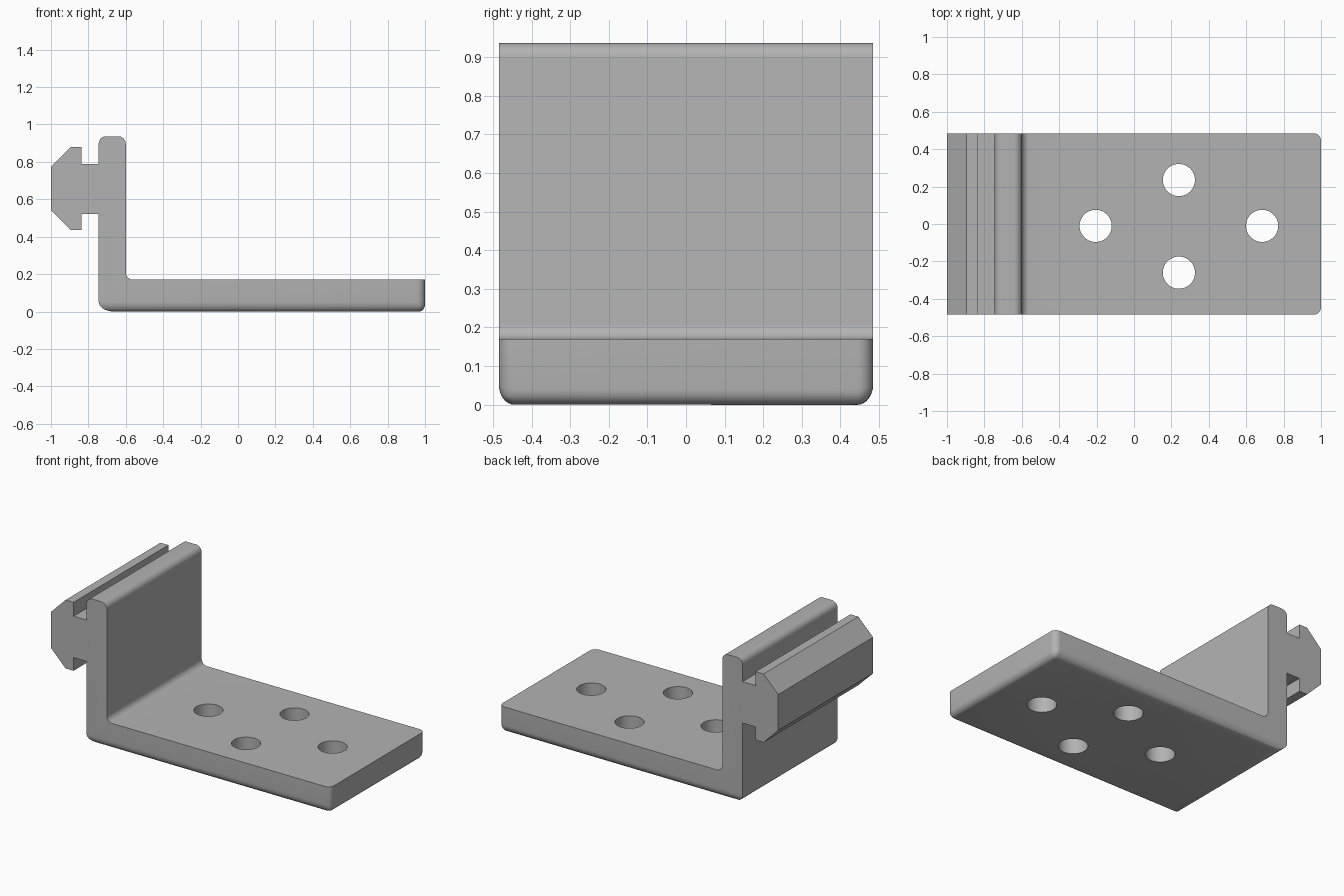
import bpy, bmesh
from math import pi, radians

cube = bpy.data.objects.get("Cube")
if cube:
    bpy.data.objects.remove(cube)

HALF = 0.485          # half depth along y
LEFT, RIGHT = -0.745, 1.0
INNER, SLAB_TOP, PLATE_TOP = -0.6, 0.17, 0.937

grey = bpy.data.materials.new("plain grey")
grey.use_nodes = True
colour = (0.45, 0.45, 0.45, 1)
grey.diffuse_color = colour
grey.node_tree.nodes["Principled BSDF"].inputs["Base Color"].default_value = colour


def extrude_profile(name, points, weight_rule=None):
    """Extrude an x-z profile through the depth, with bevel weights by rule."""
    bm = bmesh.new()
    face = bm.faces.new([bm.verts.new((x, -HALF, z)) for x, z in points])
    ext = bmesh.ops.extrude_face_region(bm, geom=[face])
    for v in ext["geom"]:
        if isinstance(v, bmesh.types.BMVert):
            v.co.y = HALF
    bmesh.ops.recalc_face_normals(bm, faces=bm.faces)
    if weight_rule:
        layer = bm.edges.layers.float.new("bevel_weight_edge")
        for e in bm.edges:
            e[layer] = weight_rule(e.verts[0].co, e.verts[1].co)
    mesh = bpy.data.meshes.new(name)
    bm.to_mesh(mesh)
    bm.free()
    mesh.materials.append(grey)
    obj = bpy.data.objects.new(name, mesh)
    bpy.context.collection.objects.link(obj)
    return obj


def bracket_weight(a, b):
    mid = (a + b) / 2
    across = abs(a.y - b.y) > 0.1
    if across and mid.z < 0.01 and mid.x < 0:
        return 1.0                                    # outer bend
    if across and (mid.z > PLATE_TOP - 0.01 or abs(mid.x - INNER) < 0.01):
        return 0.5                                    # plate top and inner fillet
    if mid.z < 0.01:
        return 0.5                                    # underside rim
    if mid.x > RIGHT - 0.01 and not across:
        return 0.5                                    # free end corners
    return 0.0


# Bent bracket: base slab and upright plate
bracket = extrude_profile("bracket", [
    (LEFT, 0), (RIGHT, 0), (RIGHT, SLAB_TOP), (INNER, SLAB_TOP),
    (INNER, PLATE_TOP), (LEFT, PLATE_TOP)], bracket_weight)
bevel = bracket.modifiers.new("rounded edges", "BEVEL")
bevel.limit_method = "WEIGHT"
bevel.width = 0.08
bevel.segments = 8

# Four screw holes in the base
for x, y in [(-0.205, -0.01), (0.685, -0.01), (0.24, 0.235), (0.24, -0.26)]:
    bpy.ops.mesh.primitive_cylinder_add(vertices=48, radius=0.086, depth=0.6, location=(x, y, 0.08))
    cutter = bpy.context.object
    cutter.name = "hole_cutter"
    cutter.data.materials.append(grey)
    cut = bracket.modifiers.new("screw hole", "BOOLEAN")
    cut.object = cutter
    cut.solver = "EXACT"
    cutter.hide_render = True
    cutter.hide_set(True)

# T-shaped rail on the outer side of the plate
rail = extrude_profile("mounting_rail", [
    (LEFT, 0.79), (-0.838, 0.79), (-0.838, 0.88), (-0.895, 0.88), (-1, 0.775),
    (-1, 0.542), (-0.895, 0.437), (-0.838, 0.437), (-0.838, 0.522), (LEFT, 0.522)])

# Apply the modifiers and smooth the rounded edges
bpy.ops.object.select_all(action="DESELECT")
bracket.select_set(True)
bpy.context.view_layer.objects.active = bracket
for mod in list(bracket.modifiers):
    bpy.ops.object.modifier_apply(modifier=mod.name)
bpy.ops.object.shade_smooth_by_angle(angle=radians(30))
for obj in [o for o in bpy.data.objects if o.name.startswith("hole_cutter")]:
    bpy.data.objects.remove(obj)
